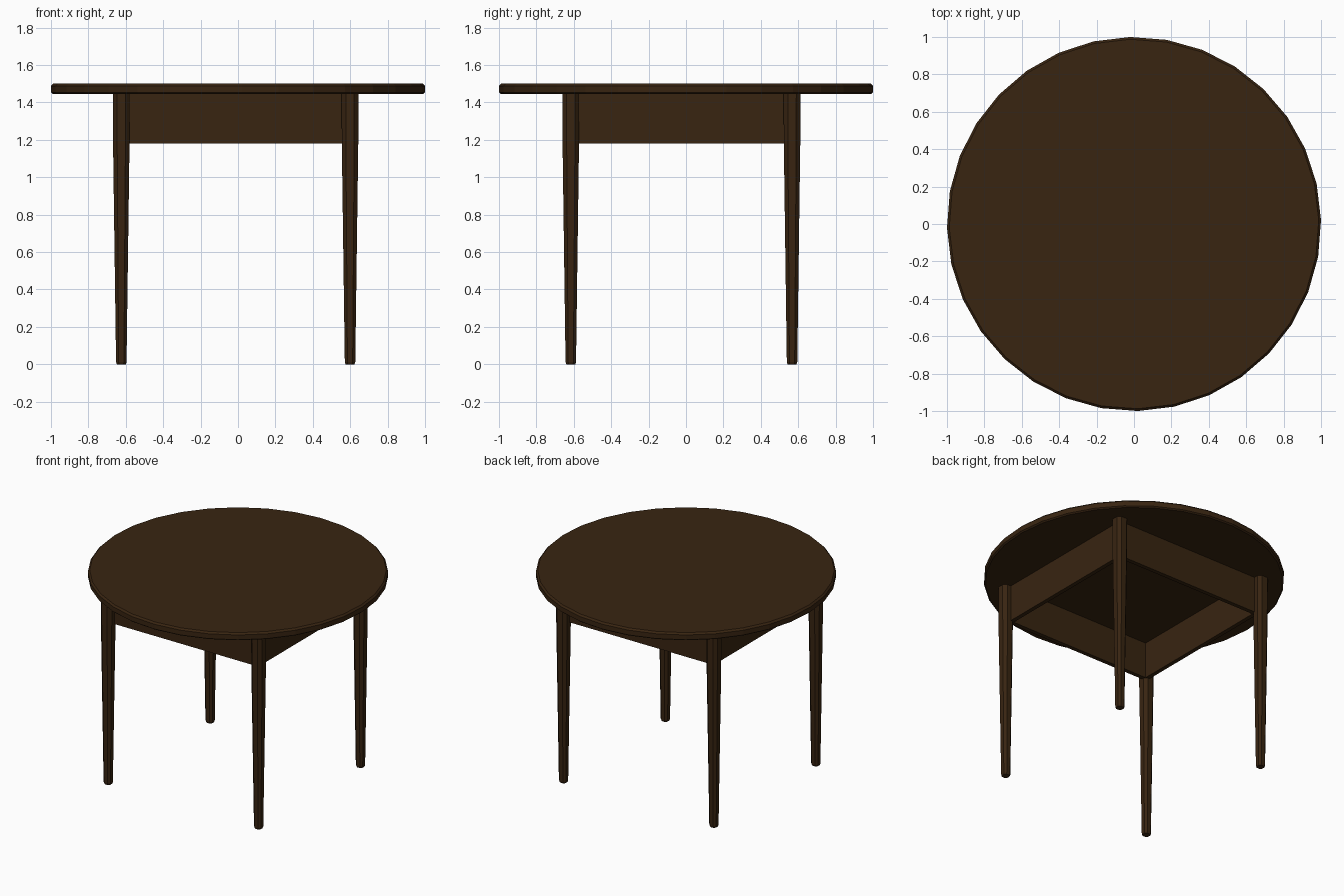
import bpy, bmesh, math

if "Cube" in bpy.data.objects:
    bpy.data.objects.remove(bpy.data.objects["Cube"])

wood = bpy.data.materials.new("dark_brown_wood")
wood.diffuse_color = (0.040, 0.0178, 0.0055, 1)
wood.use_nodes = True
wood.node_tree.nodes["Principled BSDF"].inputs["Base Color"].default_value = wood.diffuse_color

APRON_Z, TOP_Z, HEIGHT = 1.18, 1.445, 1.5
LEG_X = (-0.624, 0.599)
LEG_Y = (-0.616, 0.567)


def add_object(name, bm):
    bmesh.ops.recalc_face_normals(bm, faces=bm.faces)
    mesh = bpy.data.meshes.new(name)
    bm.to_mesh(mesh)
    bm.free()
    obj = bpy.data.objects.new(name, mesh)
    bpy.context.collection.objects.link(obj)
    mesh.materials.append(wood)
    return obj


def loft(name, rings):
    """Capped solid through a stack of equal-length rings."""
    bm = bmesh.new()
    loops = [[bm.verts.new(p) for p in ring] for ring in rings]
    n = len(loops[0])
    for a, b in zip(loops, loops[1:]):
        for i in range(n):
            j = (i + 1) % n
            bm.faces.new((a[i], a[j], b[j], b[i]))
    bm.faces.new(loops[0])
    bm.faces.new(loops[-1])
    return add_object(name, bm)


def circle(r, z, n=32, offset=math.radians(1.2)):
    return [(r * math.cos(offset + 2 * math.pi * i / n),
             r * math.sin(offset + 2 * math.pi * i / n), z) for i in range(n)]


def chamfered_square(cx, cy, half, z):
    c = half * 0.5
    pts = [(half, -c), (half, c), (c, half), (-c, half),
           (-half, c), (-half, -c), (-c, -half), (c, -half)]
    return [(cx + x, cy + y, z) for x, y in pts]


# Round top with softened rims
loft("round_tabletop", [circle(0.99, TOP_Z), circle(1.0, TOP_Z + 0.008),
                        circle(1.0, HEIGHT - 0.012), circle(0.988, HEIGHT)])

# Tapered legs with chamfered corners
for y, depth in zip(LEG_Y, ("front", "back")):
    for x, side in zip(LEG_X, ("left", "right")):
        loft(f"{depth}_{side}_leg",
             [chamfered_square(x, y, 0.024, 0),
              chamfered_square(x, y, 0.028, 0.012),
              chamfered_square(x, y, 0.044, 1.18),
              chamfered_square(x, y, 0.045, TOP_Z + 0.003)])

# Open rectangular apron between the legs
x0, x1, y0, y1 = LEG_X[0] + 0.008, LEG_X[1] - 0.008, LEG_Y[0] + 0.008, LEG_Y[1] - 0.008
t = 0.03


def rail(name, xa, xb, ya, yb):
    loft(name, [[(xa, ya, z), (xb, ya, z), (xb, yb, z), (xa, yb, z)]
                for z in (APRON_Z, TOP_Z + 0.002)])


rail("front_apron", x0, x1, y0, y0 + t)
rail("back_apron", x0, x1, y1 - t, y1)
rail("left_apron", x0, x0 + t, y0 + t, y1 - t)
rail("right_apron", x1 - t, x1, y0 + t, y1 - t)
